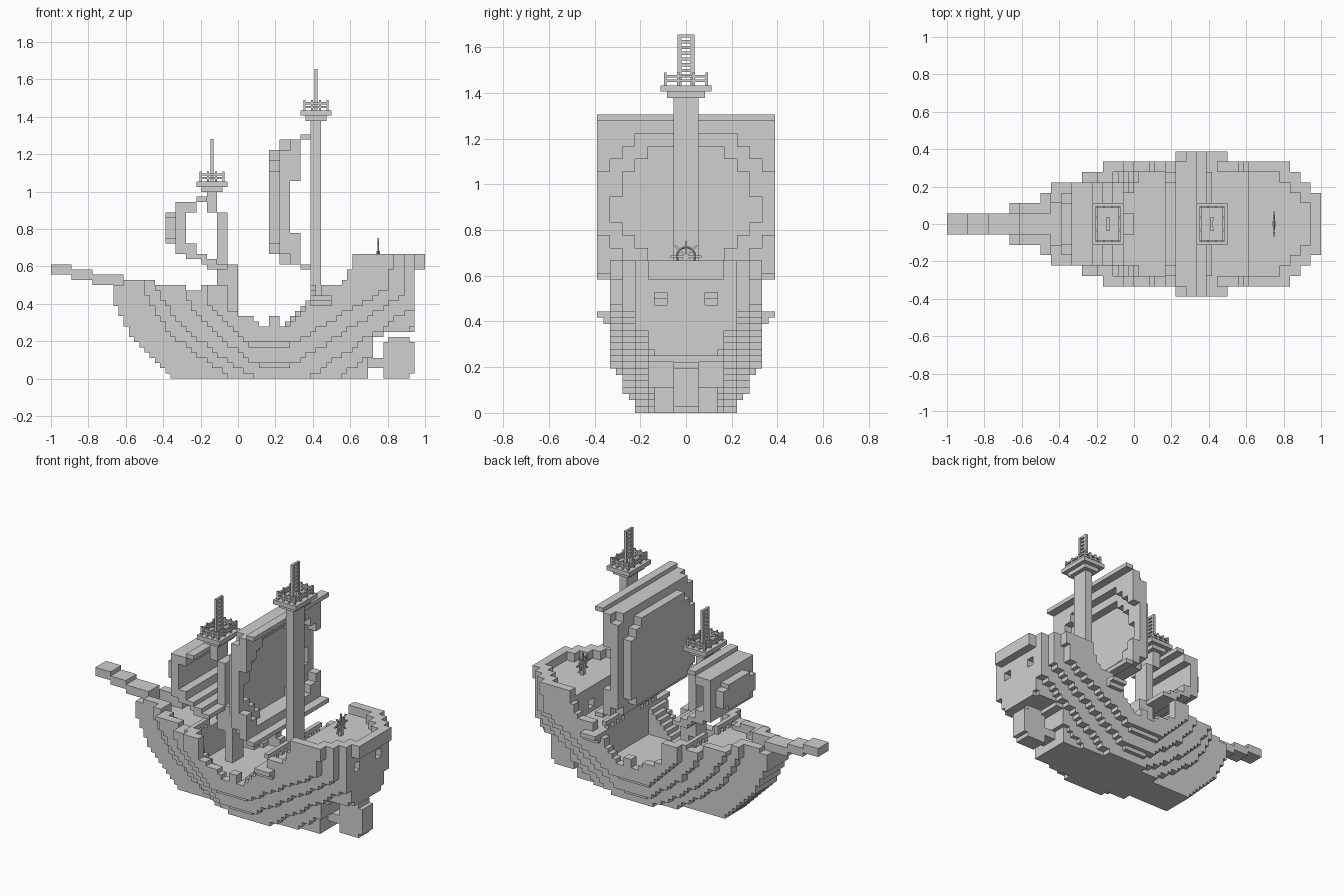
import bpy, bmesh, math
from mathutils import Vector, Matrix

U = 1 / 36  # block size

if "Cube" in bpy.data.objects:
    bpy.data.objects.remove(bpy.data.objects["Cube"], do_unlink=True)

grey = bpy.data.materials.new("plain_grey")
grey.use_nodes = True
grey.diffuse_color = (0.63, 0.63, 0.63, 1)
grey.node_tree.nodes["Principled BSDF"].inputs["Base Color"].default_value = (0.63, 0.63, 0.63, 1)


def finish(name, bm):
    me = bpy.data.meshes.new(name)
    bm.to_mesh(me)
    bm.free()
    me.materials.append(grey)
    ob = bpy.data.objects.new(name, me)
    bpy.context.collection.objects.link(ob)


def boxes(name, bounds):
    """Object made of boxes, each (x0, x1, y0, y1, z0, z1) in blocks."""
    bm = bmesh.new()
    for x0, x1, y0, y1, z0, z1 in bounds:
        size = Vector((x1 - x0, y1 - y0, z1 - z0)) * U
        mid = Vector((x0 + x1, y0 + y1, z0 + z1)) * U / 2
        bmesh.ops.create_cube(bm, size=1, matrix=Matrix.Translation(mid) @ Matrix.Diagonal(size).to_4x4())
    finish(name, bm)


def voxels(name, cells):
    """Skin of a set of unit blocks."""
    bm = bmesh.new()
    verts = {}

    def vert(p):
        if p not in verts:
            verts[p] = bm.verts.new(Vector(p) * U)
        return verts[p]

    for c in cells:
        for axis in range(3):
            for side in (0, 1):
                n = list(c)
                n[axis] += 2 * side - 1
                if tuple(n) in cells:
                    continue
                quad = []
                for a, b in ((0, 0), (1, 0), (1, 1), (0, 1)):
                    p = list(c)
                    p[axis] += side
                    p[(axis + 1) % 3] += a
                    p[(axis + 2) % 3] += b
                    quad.append(vert(tuple(p)))
                bm.faces.new(quad if side else quad[::-1])
    finish(name, bm)


def step(x, table):
    """Value of the last (start, value) row whose start is not past x."""
    return [v for s, v in table if s <= x][-1]


# Hull: half width from bow, stern and midship limits
def half_width(x, z):
    def bow(x_top, z_top, a, b):
        t = max(0, z_top - z)
        return round(x_top + a * t + b * t * t)
    starts = ((4, bow(-24, 16, .15, .035)), (6, bow(-18, 17, .2, .045)),
              (8, bow(-16, 17, .5, .035)), (10, bow(-10, 15, .65, .03)), (12, bow(-6, 14, 1, 0)))
    front = max([h for h, s in starts if x >= s], default=0)
    high = z >= 21
    ends = ((5, 36 if high else step(z, ((0, 25), (4, 26), (8, 28), (9, 34)))),
            (6, 36 if high else min(34, 20 + 1.4 * z)),
            (8, min(34, 17 + 1.5 * (z - 2))),
            (10, min(32, 15 + 1.6 * (z - 5))),
            (12, min(30 if high else 29, 12 + 1.7 * (z - 7))))
    back = max([h for h, e in ends if x < round(e)], default=0)
    mid = step(z, ((0, 8), (2, 9), (3, 10), (6, 11), (7, 12)))
    keel_end = ends[0][1]
    return min(front, back, mid) if x < keel_end else 0


rail_top = ((-40, 18), (-22, 19), (-16, 18), (-10, 17), (-6, 18), (-2, 13), (0, 12), (3, 11),
            (4, 10), (6, 12), (8, 10), (10, 11), (11, 12), (12, 13), (13, 15), (14, 16),
            (16, 18), (20, 19), (21, 21), (22, 24))
deck = ((-40, 16), (-6, 9), (14, 16), (22, 22))

hull = set()
for x in range(-24, 36):
    for z in range(step(x, rail_top)):
        w = half_width(x, z)
        inner = min(w, half_width(x - 2, z), half_width(x + 2, z)) - 2
        for y in range(-w, w):
            d = max(y, -y - 1)  # same for both sides
            inside = d < inner
            hollow = inside and z >= step(x, deck)
            cabin = inside and 23 < x and 16 <= z < 21
            window = (x >= 31 or x in (22, 23)) and 3 <= d < 5 and 17 <= z < 19
            if not (hollow or cabin or window):
                hull.add((x, y, z))

# Deck rails with square openings
for x in (-7, 14):
    for y in range(-10, 10):
        d = max(y, -y - 1)
        if d >= 2:
            hull.add((x, y, 17))
            if d % 2 == 0:
                hull.add((x, y, 16))

# Stairs down to the main deck, one at each end
for i in range(6):
    for d in range(6, 10):
        for z in range(9, 15 - i):
            hull.add((-6 + i, d, z))
            hull.add((13 - i, -d - 1, z))
voxels("hull", hull)

boxes("bowsprit", [(-36, -32, -2, 2, 20, 22), (-32, -28, -2, 2, 19, 21), (-28, -22, -2, 2, 18, 20)])
boxes("rudder", [(28, 33, -2, 2, 0, 7), (28, 34, -2, 2, 1, 7), (29, 33, -2, 2, 7, 8), (25, 28, -2, 2, 2, 4)])
for side, s in (("left", 1), ("right", -1)):
    boxes("mast_ledge_" + side, [(14, 18, *sorted((s * 11, s * 14)), 15, 16),
                                 (14, 18, *sorted((s * 11, s * 13)), 14, 15)])

# Masts
boxes("main_mast", [(14, 16, -2, 2, 9, 50)])
boxes("fore_mast", [(-2, 0, -2, 2, 9, 22), (-4, -2, -2, 2, 16, 32), (-6, -4, -2, 2, 32, 36)])


# Lookouts: platform, railing and ladder
def lookout(name, cx, z, top):
    boxes(name + "_platform", [(cx - 2, cx + 2, -3, 3, z - .4, z + .6), (cx - 3, cx + 3, -4, 4, z + .6, z + 1.6)])
    bars = []
    z += 1.6
    for s in (-1, 1):
        x, y = cx + s * 2.2, s * 3.3
        for h in (.5, 1.2):
            bars += [(x - .2, x + .2, -3.5, 3.5, z + h, z + h + .4), (cx - 2.4, cx + 2.4, y - .2, y + .2, z + h, z + h + .4)]
        for t in (-3.3, -1.2, 1.2, 3.3):
            bars.append((x - .2, x + .2, t - .2, t + .2, z, z + 2))
        for t in (-2.2, -.75, .75, 2.2):
            bars.append((cx + t - .2, cx + t + .2, y - .2, y + .2, z, z + 2))
    boxes(name + "_railing", bars)
    rungs = [(cx - .3, cx + .3, s - .3, s + .3, z, top) for s in (-1, 1)]
    count = int((top - z) / .9)
    rungs += [(cx - .25, cx + .25, -1, 1, top - .9 * i - .5, top - .9 * i) for i in range(count)]
    boxes(name + "_ladder", rungs)


lookout("main_lookout", 15, 50, 59.6)
lookout("fore_lookout", -5, 36.3, 46.1)

# Main sail: stepped dish hung between two yards
rim = ((22, 0), (24, 10), (26, 12), (40, 10), (42, 8), (44, 0))
opening = ((22, 0), (24, 6), (26, 8), (28, 10), (30, 12), (34, 10), (38, 8), (40, 6), (42, 0))
edge = ((22, 12), (24, 14), (44, 12))

sail = set()
for y in range(-14, 14):
    d = max(y, -y - 1)
    for z in range(22, 46):
        for x in (6, 7):
            if d < step(z, rim):
                sail.add((x, y, z))
            if step(z, opening) <= d < step(z, edge):
                sail.add((x + 2, y, z))
            if not 28 <= z < 38 and d >= step(z, rim):
                sail.add((x + 4, y, z))
voxels("main_sail", sail)
boxes("main_yards", [(12, 14, -14, 14, 46, 47), (12, 14, -14, 14, 21, 22)])

# Fore sail: stacked slats following a curve
boxes("fore_sail", [(-12, -10, -8, 8, 26, 32), (-14, -12, -6, 6, 27, 31), (-14, -12, -4, 4, 26, 32),
                    (-12, -8, -8, 8, 32, 34), (-8, -6, -8, 8, 34, 35), (-12, -8, -8, 8, 24, 26),
                    (-10, -6, -8, 8, 23, 24), (-7, -4, -8, 8, 22, 23), (-6, -2, -8, 8, 21, 22)])

# Steering wheel on its stand
bpy.ops.mesh.primitive_torus_add(major_segments=16, minor_segments=4, major_radius=.04, minor_radius=.005,
                                 location=(.75, 0, .685), rotation=(0, math.pi / 2, 0))
wheel = bpy.context.object
wheel.name = "steering_wheel"
wheel.data.materials.append(grey)
bm = bmesh.new()
for i in range(4):
    turn = Matrix.Translation((.75, 0, .685)) @ Matrix.Rotation(i * math.pi / 4, 4, "X")
    bmesh.ops.create_cube(bm, size=1, matrix=turn @ Matrix.Diagonal((.008, .008, .135, 1)))
finish("wheel_spokes", bm)
boxes("wheel_stand", [(26.7, 27.3, -.5, .5, 22, 24.6)])
